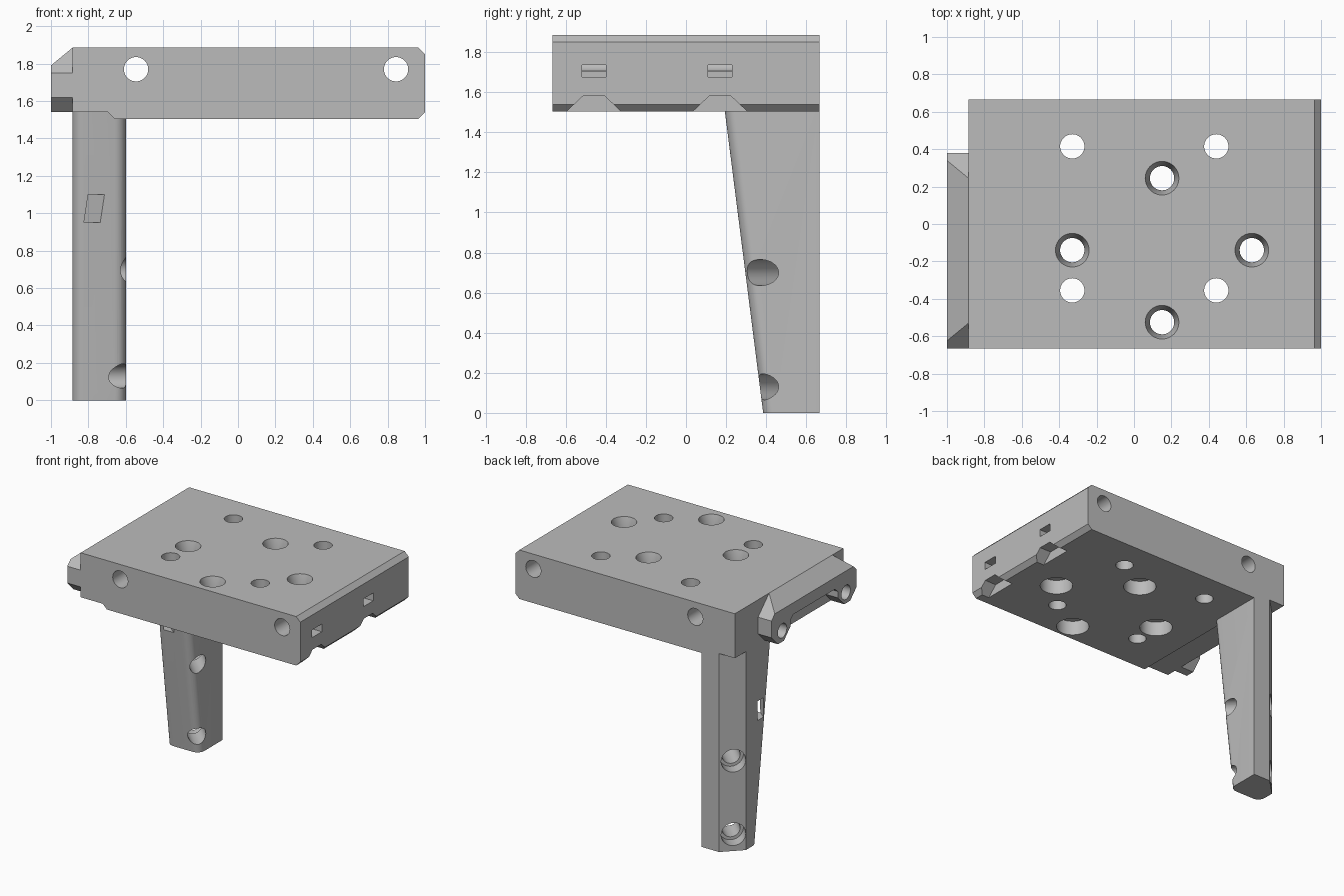
import bpy, bmesh, math
from mathutils import Matrix, Vector

cube = bpy.data.objects.get("Cube")
if cube:
    bpy.data.objects.remove(cube, do_unlink=True)

grey = bpy.data.materials.new("plain grey")
grey.use_nodes = True
COLOUR = (0.5, 0.5, 0.5, 1)
grey.diffuse_color = COLOUR
grey.node_tree.nodes["Principled BSDF"].inputs["Base Color"].default_value = COLOUR


def loft(name, rings):
    """Closed solid through matching rings of 3D points."""
    bm = bmesh.new()
    loops = [[bm.verts.new(p) for p in ring] for ring in rings]
    n = len(loops[0])
    for a, b in zip(loops, loops[1:]):
        for i in range(n):
            bm.faces.new((a[i], a[(i + 1) % n], b[(i + 1) % n], b[i]))
    bm.faces.new(loops[0])
    bm.faces.new(loops[-1])
    bmesh.ops.recalc_face_normals(bm, faces=bm.faces)
    mesh = bpy.data.meshes.new(name)
    bm.to_mesh(mesh)
    bm.free()
    mesh.materials.append(grey)
    ob = bpy.data.objects.new(name, mesh)
    bpy.context.collection.objects.link(ob)
    return ob


def prism(name, axis, outline, lo, hi):
    """Extrude an outline along x or y; outline is (y, z) or (x, z)."""
    place = (lambda p, t: (t, *p)) if axis == "x" else (lambda p, t: (p[0], t, p[1]))
    return loft(name, [[place(p, t) for p in outline] for t in (lo, hi)])


def box(a, b):
    return prism("cutter", "x", [(a[1], a[2]), (b[1], a[2]), (b[1], b[2]), (a[1], b[2])], a[0], b[0])


def bore(start, direction, steps, sides=40):
    """Turned cutter; steps are (distance, radius)."""
    turn = Vector(direction).to_track_quat("Z", "Y").to_matrix().to_4x4()
    m = Matrix.Translation(start) @ turn
    return loft("cutter", [[m @ Vector((r * math.cos(k * math.tau / sides),
                                        r * math.sin(k * math.tau / sides), d))
                            for k in range(sides)] for d, r in steps])


def cut(ob, cutters):
    bpy.context.view_layer.objects.active = ob
    for c in cutters:
        mod = ob.modifiers.new("cut", "BOOLEAN")
        mod.operation, mod.solver, mod.object = "DIFFERENCE", "EXACT", c
        bpy.ops.object.modifier_apply(modifier=mod.name)
        bpy.data.objects.remove(c, do_unlink=True)


R = 0.065
Y = 0.665

# Top plate with chamfered ends
plate = prism("top_plate", "y", [(-0.885, 1.54), (-0.695, 1.54), (-0.66, 1.505), (0.965, 1.505),
                                 (1, 1.54), (1, 1.85), (0.965, 1.885), (-0.885, 1.885)], -Y, Y)
cutters = []
# Plain vertical holes
for x in (-0.33, 0.44):
    for y in (-0.355, 0.415):
        cutters.append(bore((x, y, 1.4), (0, 0, 1), [(0, R), (0.6, R)]))
# Countersunk holes, counterbored from below
for x, y in ((0.15, 0.245), (-0.33, -0.14), (0.63, -0.14), (0.15, -0.525)):
    cutters.append(bore((x, y, 1.4), (0, 0, 1), [(0, 0.12), (0.22, 0.12), (0.2201, R),
                                                  (0.4, R), (0.485, 0.09), (0.6, 0.09)]))
# Long cross holes
for x in (-0.545, 0.845):
    cutters.append(bore((x, -0.8, 1.77), (0, 1, 0), [(0, R), (1.6, R)]))
# End slots and locating notches
for y in (-0.46, 0.17):
    cutters.append(box((0.84, y - 0.06, 1.675), (1.1, y + 0.06, 1.735)))
    cutters.append(prism("cutter", "x", [(y - 0.145, 1.495), (y + 0.145, 1.495),
                                         (y + 0.055, 1.58), (y - 0.055, 1.58)], 0.9, 1.1))
cut(plate, cutters)

# Side bracket: two lugs under a sloping roof
y0, y1, mid = -Y, 0.38, -0.1425
half = [(0.0, 1.70), (0.255, 1.70), (0.29, 1.67), (0.29, 1.62), (0.37, 1.54),
        (0.4425, 1.54), (0.5225, 1.62), (0.5225, 1.75), (0.3875, 1.885)]
outline = [(mid + a, z) for a, z in half] + [(mid - a, z) for a, z in reversed(half[1:])]
bracket = prism("side_bracket", "x", outline, -1, -0.88)
cutters = [prism("cutter", "y", [(-1.1, 1.708), (-0.885, 1.885), (-0.87, 1.95), (-1.1, 1.95)], -1, 1)]
for s in (-1, 1):
    cutters.append(bore((-1.1, mid + s * 0.39, 1.625), (1, 0, 0), [(0, 0.055), (0.3, 0.055)]))
cut(bracket, cutters)


# Tapered leg with rounded front corners and one bevelled back corner
def leg_ring(z):
    front = 0.385 - 0.127 * z
    left, right, r = -0.885, -0.6, 0.06
    pts = [(right, Y), (-0.749, Y), (left, 0.529)]
    for cx, start in ((left + r, math.pi), (right - r, 1.5 * math.pi)):
        for k in range(9):
            a = start + k * math.pi / 16
            pts.append((cx + r * math.cos(a), front + r + r * math.sin(a)))
    return [(x, y, z) for x, y in pts]


leg = loft("leg", [leg_ring(0), leg_ring(1.545)])
cutters = []
# Diagonal bolt holes, counterbored on the bevel
for z in (0.13, 0.7):
    cutters.append(bore((-1.0, 0.77, z), (1, -1, 0), [(0, 0.088), (0.35, 0.088), (0.3501, R), (0.9, R)]))
# Strap slot across the front corner
slot = box((-0.3, -0.028, 0.95), (0.3, 0.028, 1.1))
slot.data.transform(Matrix.Translation((-0.825, 0.302, 0)) @ Matrix.Rotation(math.radians(-40), 4, "Z"))
cutters.append(slot)
cut(leg, cutters)

# Smooth bores and rounded corners, crisp edges
for ob in (plate, bracket, leg):
    bpy.ops.object.select_all(action="DESELECT")
    ob.select_set(True)
    bpy.context.view_layer.objects.active = ob
    bpy.ops.object.shade_smooth_by_angle(angle=math.radians(30))
